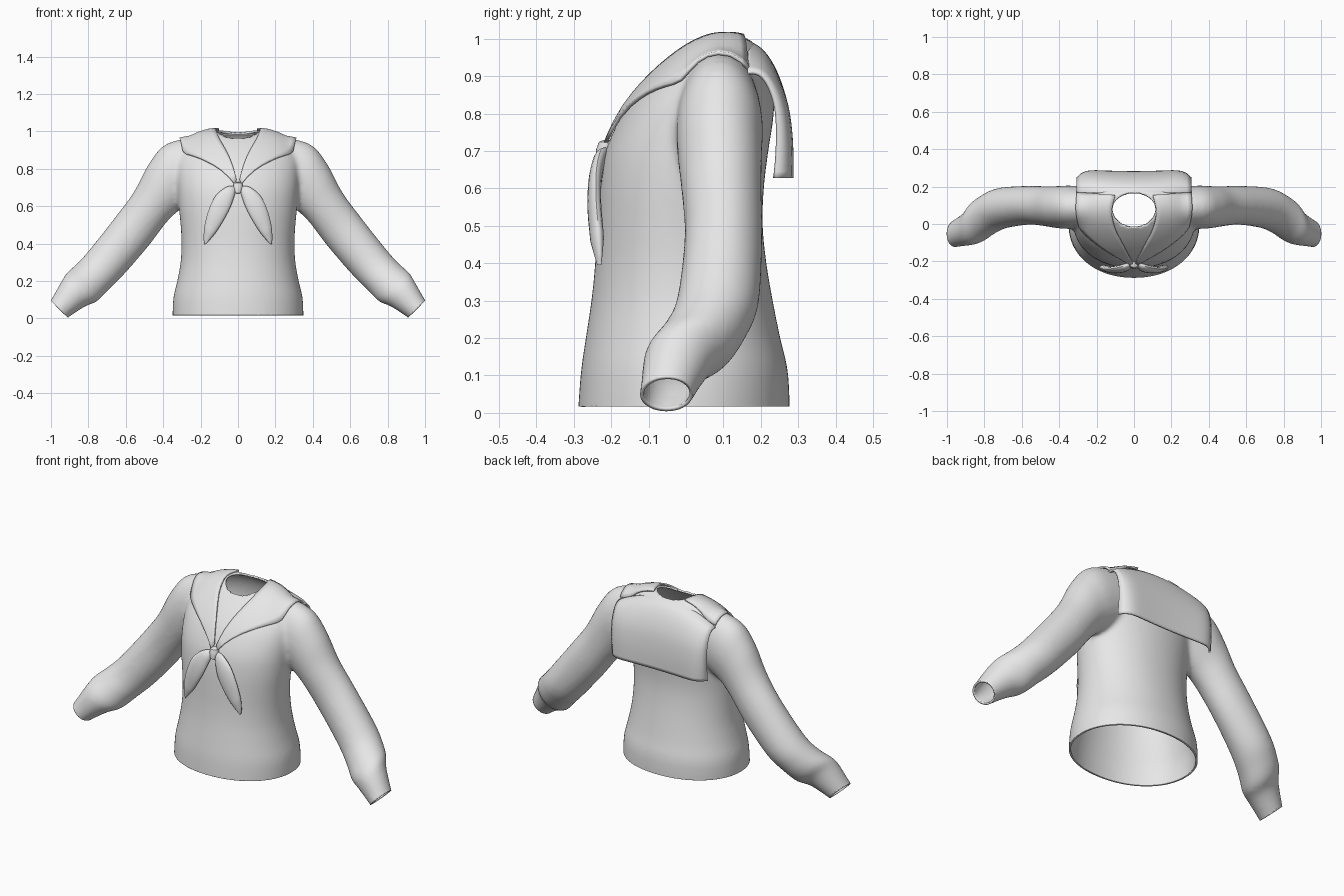
import bpy, bmesh, math
from mathutils import Vector
from mathutils.bvhtree import BVHTree

cube = bpy.data.objects.get("Cube")
if cube:
    bpy.data.objects.remove(cube, do_unlink=True)

cloth = bpy.data.materials.new("plain_grey_cloth")
cloth.use_nodes = True
cloth.diffuse_color = (0.8, 0.8, 0.8, 1)
cloth.node_tree.nodes["Principled BSDF"].inputs["Base Color"].default_value = (0.8, 0.8, 0.8, 1)


def make(name, bm, fix_normals=True):
    if fix_normals:
        bmesh.ops.recalc_face_normals(bm, faces=bm.faces)
    mesh = bpy.data.meshes.new(name)
    bm.to_mesh(mesh)
    mesh.materials.append(cloth)
    obj = bpy.data.objects.new(name, mesh)
    bpy.context.collection.objects.link(obj)
    return obj


def smooth(obj, angle=40):
    bpy.ops.object.select_all(action='DESELECT')
    obj.select_set(True)
    bpy.context.view_layer.objects.active = obj
    bpy.ops.object.shade_smooth_by_angle(angle=math.radians(angle))


def skin(bm, rows, closed=False):
    """Bridge equal rows of points with quads; closed rows become capped tubes."""
    verts = [[bm.verts.new(p) for p in row] for row in rows]
    n = len(rows[0])
    for a, b in zip(verts, verts[1:]):
        for i in range(n if closed else n - 1):
            j = (i + 1) % n
            bm.faces.new((a[i], a[j], b[j], b[i]))
    if closed:
        bm.faces.new(verts[0])
        bm.faces.new(verts[-1])


def ring(center, u, v, n=40, power=1.0):
    pts = []
    for i in range(n):
        t = math.tau * i / n
        c, s = math.cos(t), math.sin(t)
        pts.append(center + u * math.copysign(abs(c) ** power, c)
                   + v * math.copysign(abs(s) ** power, s))
    return pts


def dense(points, steps=4):
    """Catmull-Rom refinement of a list of tuples."""
    pts = [Vector(p) for p in points]
    out = []
    for i in range(len(pts) - 1):
        a, b, c, d = pts[max(i - 1, 0)], pts[i], pts[i + 1], pts[min(i + 2, len(pts) - 1)]
        for k in range(steps):
            t = k / steps
            out.append(0.5 * (2 * b + (c - a) * t + (2 * a - 5 * b + 4 * c - d) * t * t
                              + (3 * b - a - 3 * c + d) * t ** 3))
    return out + [pts[-1]]


# Torso solid: height, half width, front y, back y
TORSO = [(-.05, .35, -.292, .277), (.1, .347, -.282, .274), (.2, .325, -.268, .252),
         (.3, .307, -.253, .232), (.4, .302, -.243, .215), (.5, .307, -.238, .205),
         (.6, .317, -.232, .208), (.7, .325, -.215, .22), (.8, .33, -.17, .235),
         (.87, .32, -.118, .233), (.93, .285, -.06, .218), (.978, .23, 0, .192),
         (1.006, .15, .055, .16)]
bm = bmesh.new()
rows = []
for z, w, f, b in [tuple(v) for v in (dense([(r[0], r[1], r[2], r[3]) for r in TORSO], 3))]:
    rows.append(ring(Vector((0, (f + b) / 2, z)), Vector((w, 0, 0)),
                     Vector((0, (b - f) / 2, 0)), 64, .95))
skin(bm, rows, True)

# Sleeve solids: upper x, z, lower x, z, centre y, half depth
SLEEVE = [(.2, .975, .15, .68, .09, .1), (.38, .935, .28, .6, .09, .115),
          (.475, .83, .33, .565, .09, .113), (.555, .68, .385, .51, .095, .107),
          (.65, .55, .48, .385, .1, .104), (.8, .36, .61, .235, .085, .11),
          (.87, .285, .695, .15, .05, .112), (.915, .245, .755, .09, .012, .112),
          (.94, .205, .815, .065, -.02, .094), (1.002, .097, .91, .003, -.052, .072),
          (1.03, .06, .945, -.03, -.066, .07)]
for side in (1, -1):
    rows = []
    for ux, uz, lx, lz, cy, ry in [tuple(v) for v in dense(SLEEVE)]:
        up, low = Vector((ux * side, cy, uz)), Vector((lx * side, cy, lz))
        rows.append(ring((up + low) / 2, (up - low) / 2, Vector((0, ry, 0))))
    skin(bm, rows, True)

# Fuse torso and sleeves into one soft skin
blouse = make("blouse_body", bm)
mod = blouse.modifiers.new("fuse", 'REMESH')
mod.mode, mod.voxel_size = 'VOXEL', .012
mod = blouse.modifiers.new("soften", 'SMOOTH')
mod.factor, mod.iterations = .5, 10
bm = bmesh.new()
bm.from_object(blouse, bpy.context.evaluated_depsgraph_get())
blouse.modifiers.clear()
surface = BVHTree.FromBMesh(bm)


def trim(test, point, normal):
    faces = [f for f in bm.faces if test(f.calc_center_median())]
    edges = {e for f in faces for e in f.edges}
    verts = {v for f in faces for v in f.verts}
    bmesh.ops.bisect_plane(bm, geom=faces + list(edges) + list(verts), plane_co=point,
                           plane_no=normal, clear_outer=True)


# Open the hem, cuffs and neck
trim(lambda c: abs(c.x) < .5 and c.z < .2, (0, 0, .017), (0, 0, -1))
for side in (1, -1):
    trim(lambda c: c.x * side > .8, (.956 * side, 0, .05), (side, 0, -1))
NECK, NX, NY = Vector((0, .075)), .115, .095


def neck_radius(p):
    return math.hypot((p.x - NECK.x) / NX, (p.y - NECK.y) / NY)


hole = [f for f in bm.faces if f.calc_center_median().z > .85
        and neck_radius(f.calc_center_median()) < 1]
bmesh.ops.delete(bm, geom=hole, context='FACES')
for v in bm.verts:
    if v.is_boundary and v.co.z > .85:
        r = neck_radius(v.co)
        v.co.x = NECK.x + (v.co.x - NECK.x) / r
        v.co.y = NECK.y + (v.co.y - NECK.y) / r
bm.to_mesh(blouse.data)
if not blouse.data.materials:
    blouse.data.materials.append(cloth)
for poly in blouse.data.polygons:
    poly.material_index = 0
mod = blouse.modifiers.new("cloth_thickness", 'SOLIDIFY')
mod.thickness, mod.offset = .01, -1
smooth(blouse, 50)


def thicken(obj, amount):
    mod = obj.modifiers.new("cloth_thickness", 'SOLIDIFY')
    mod.thickness, mod.offset = amount, 0
    smooth(obj)


# Collar lapels: laid on the body between a neck edge and an outer edge
INNER = dense([(.008, -.2), (.055, -.11), (.1, -.02), (.118, .07), (.1, .15)])
OUTER = dense([(.02, -.208), (.17, -.12), (.275, -.03), (.308, .06), (.305, .16)])
for side, name in ((1, "left_lapel"), (-1, "right_lapel")):
    bm = bmesh.new()
    rows = []
    for a, b in zip(INNER, OUTER):
        row = []
        for k in range(9):
            p = a.lerp(b, k / 8)
            hit, normal, _, _ = surface.ray_cast(Vector((p.x * side, p.y, 2)), Vector((0, 0, -1)))
            row.append(hit + normal * .008)
        rows.append(row)
    skin(bm, rows)
    thicken(make(name, bm), .01)

# Square back flap of the collar: profile of y, z from neck to free edge
FLAP = dense([(.165, .992), (.208, .965), (.245, .91), (.274, .83), (.288, .73), (.291, .628)])
bm = bmesh.new()
rows = []
for i, p in enumerate(FLAP):
    s = i / (len(FLAP) - 1)
    row = []
    for k in range(25):
        x = .305 * (k / 12 - 1)
        q = (x / .305) ** 2
        y = p.x - s * (.014 * (1 - q) + .055 * q ** 5)
        row.append((x, y, p.y - .085 * q * (1 - s) ** 1.5))
    rows.append(row)
skin(bm, rows)
thicken(make("back_collar_flap", bm), .01)

# Scarf tails: outer x, z, inner x, z, centre y
TAIL = [(.018, .71, .012, .68, -.222), (.065, .702, .024, .64, -.236),
        (.12, .655, .045, .585, -.247), (.155, .585, .08, .52, -.249),
        (.178, .5, .118, .46, -.243), (.184, .43, .155, .416, -.238),
        (.179, .395, .174, .396, -.236)]
for side, name in ((1, "left_scarf_tail"), (-1, "right_scarf_tail")):
    bm = bmesh.new()
    rows = []
    for ox, oz, ix, iz, y in [tuple(v) for v in dense(TAIL)]:
        a, b = Vector((ox * side, y + .008, oz)), Vector((ix * side, y, iz))
        depth = min(.018, (a - b).length * .25 + .002)
        rows.append(ring((a + b) / 2, (a - b) / 2, Vector((0, depth, 0)), 16))
    skin(bm, rows, True)
    smooth(make(name, bm))

# Scarf knot: a small band, wider at the top
bm = bmesh.new()
rows = [ring(Vector((0, y, z)), Vector((w, 0, 0)), Vector((0, d, 0)), 20)
        for z, y, w, d in ((.73, -.208, .012, .012), (.724, -.212, .023, .021),
                           (.705, -.218, .026, .022), (.685, -.222, .021, .02),
                           (.672, -.226, .016, .016), (.668, -.228, .008, .008))]
skin(bm, rows, True)
smooth(make("scarf_knot", bm))
